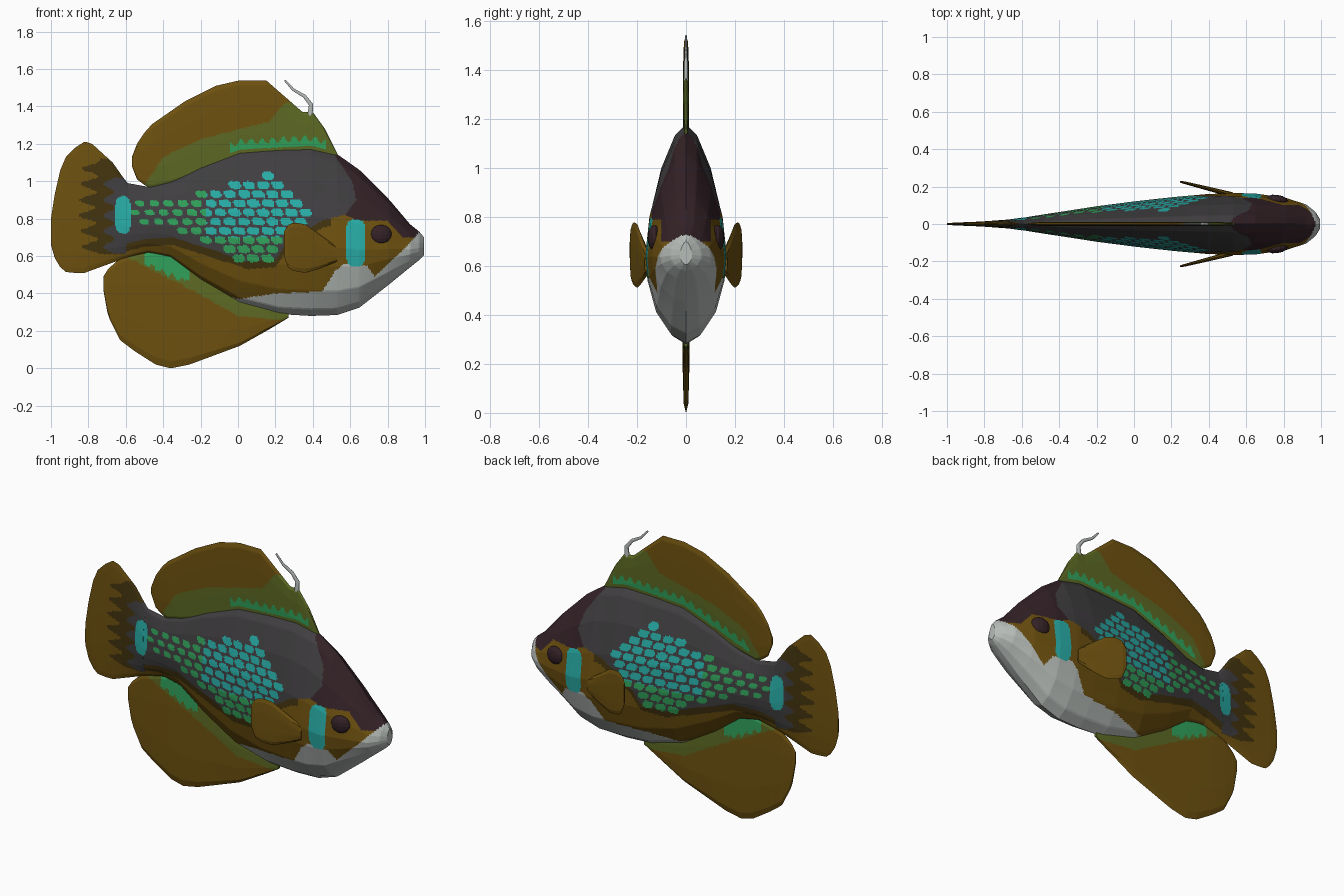
import bpy
import math

cube = bpy.data.objects.get("Cube")
if cube:
    bpy.data.objects.remove(cube)


# Materials
def linear(channel):
    c = channel / 255
    return c / 12.92 if c <= 0.04045 else ((c + 0.055) / 1.055) ** 2.4


def make_material(name, red, green, blue):
    mat = bpy.data.materials.new(name)
    mat.use_nodes = True
    colour = (linear(red), linear(green), linear(blue), 1)
    mat.diffuse_color = colour
    shader = mat.node_tree.nodes["Principled BSDF"]
    shader.inputs["Base Color"].default_value = colour
    shader.inputs["Roughness"].default_value = 0.9
    return mat


MATERIALS = [
    make_material("olive brown", 110, 81, 15),
    make_material("dark olive", 67, 52, 15),
    make_material("moss green", 92, 105, 35),
    make_material("leaf green", 48, 160, 90),
    make_material("turquoise", 40, 172, 166),
    make_material("charcoal", 64, 62, 64),
    make_material("maroon", 52, 34, 39),
    make_material("pale grey", 182, 188, 184),
]
OLIVE, DARK, MOSS, GREEN, CYAN, CHARCOAL, MAROON, PALE = range(len(MATERIALS))


# Helpers
def interp(points, t):
    """Piecewise linear value of a list of (t, value) points."""
    if t <= points[0][0]:
        return points[0][1]
    for (a, va), (b, vb) in zip(points, points[1:]):
        if t <= b:
            return va + (vb - va) * (t - a) / (b - a)
    return points[-1][1]


def in_ellipse(x, z, cx, cz, rx, rz, power=2):
    return abs((x - cx) / rx) ** power + abs((z - cz) / rz) ** power < 1


def loft(name, columns, profile, rule, across, up, offset=None):
    """Closed skin through columns of (x, low z, high z, half width)."""
    low, high, width = ([(c[0], c[i]) for c in columns] for i in (1, 2, 3))
    first, last = columns[0][0], columns[-1][0]
    verts, faces = [], []
    ring = 2 * up
    for i in range(across + 1):
        x = first + (last - first) * i / across
        bottom, top, half = interp(low, x), interp(high, x), interp(width, x)
        shift = offset(x) if offset else 0
        for k in range(ring):
            v = k / up if k <= up else (ring - k) / up
            side = 1 if k <= up else -1
            y = side * half * interp(profile, v) + shift
            verts.append((x, y, bottom + (top - bottom) * v))
    for i in range(across):
        for k in range(ring):
            n = (k + 1) % ring
            a, b = i * ring, (i + 1) * ring
            faces.append((a + k, b + k, b + n, a + n))
    faces.append(tuple(range(ring)))
    faces.append(tuple(reversed(range(across * ring, (across + 1) * ring))))
    mesh = bpy.data.meshes.new(name)
    mesh.from_pydata(verts, [], faces)
    for mat in MATERIALS:
        mesh.materials.append(mat)
    for poly in mesh.polygons:
        poly.material_index = rule(*poly.center)
    obj = bpy.data.objects.new(name, mesh)
    bpy.context.collection.objects.link(obj)
    return obj


BODY_PROFILE = [(0, 0), (0.04, 0.36), (0.15, 0.74), (0.3, 0.95), (0.42, 1),
                (0.6, 0.9), (0.8, 0.63), (0.95, 0.28), (1, 0)]
FIN_PROFILE = [(0, 0), (0.06, 0.7), (0.3, 1), (0.7, 1), (0.94, 0.7), (1, 0)]

# Body colour boundaries
BACK_LINE = [(-0.7, 0.64), (-0.5, 0.69), (-0.35, 0.7), (-0.1, 0.62), (0.05, 0.57),
             (0.2, 0.58), (0.27, 0.68), (0.45, 0.79), (0.57, 0.82), (0.64, 0.79),
             (0.8, 0.79), (0.88, 0.7), (1, 0.7)]
BELLY_LINE = [(-0.12, 0.41), (0, 0.37), (0.2, 0.4), (0.45, 0.41), (0.52, 0.52),
              (0.57, 0.56), (0.69, 0.55), (0.73, 0.49), (0.88, 0.63), (1, 0.76)]
NAPE_LINE = [(0.8, 0.56), (0.9, 0.63), (1, 0.61), (1.18, 0.49)]
SPOT_TOP = [(-0.56, 0.88), (-0.2, 0.94), (0.15, 1.04), (0.3, 0.97), (0.4, 0.85)]
SPOT_BOTTOM = [(-0.56, 0.75), (-0.25, 0.73), (-0.05, 0.6), (0.15, 0.55), (0.25, 0.66), (0.4, 0.75)]


def is_spot(x, z):
    """Staggered rows of scale spots, smaller towards the tail."""
    step_x, step_z = 0.076, 0.049
    row = round(z / step_z)
    shifted = x + 0.25 * z - (row % 2) * step_x / 2
    column = round(shifted / step_x)
    cx = x - (shifted - column * step_x)
    cz = row * step_z
    if not -0.56 < cx < 0.4 or not interp(SPOT_BOTTOM, cx) < cz < interp(SPOT_TOP, cx):
        return False
    size = interp([(-0.56, 0.7), (0, 1)], cx)
    return in_ellipse(x, z, cx, cz, 0.032 * size, 0.021 * size, 3)


def body_colour(x, y, z):
    if in_ellipse(x, z, 0.63, 0.67, 0.053, 0.125, 4):
        return CYAN
    if in_ellipse(x, z, -0.615, 0.82, 0.042, 0.1, 3):
        return CYAN
    if x > -0.12 and z < interp(BELLY_LINE, x):
        return PALE
    if is_spot(x, z):
        return GREEN if x < -0.17 or z < 0.7 else CYAN
    back = interp(BACK_LINE, x)
    if z > back:
        return MAROON if x > interp(NAPE_LINE, z) else CHARCOAL
    if x < 0.5 and z > back - 0.04:
        return DARK
    return OLIVE


# Body
loft("body", [
    (-0.66, 0.57, 1.08, 0.024), (-0.59, 0.59, 0.99, 0.034), (-0.48, 0.615, 0.97, 0.052),
    (-0.36, 0.59, 1.0, 0.07), (-0.2, 0.47, 1.08, 0.095), (0.01, 0.345, 1.16, 0.122),
    (0.22, 0.29, 1.175, 0.145), (0.39, 0.28, 1.18, 0.16), (0.53, 0.285, 1.145, 0.166),
    (0.65, 0.325, 1.06, 0.163), (0.81, 0.45, 0.9, 0.14), (0.92, 0.54, 0.77, 0.105),
    (0.97, 0.58, 0.73, 0.065), (0.995, 0.605, 0.7, 0.025),
], BODY_PROFILE, body_colour, 210, 110)


# Tail fin
def tail_colour(x, y, z):
    if in_ellipse(x, z, -0.615, 0.82, 0.042, 0.1, 3):
        return CYAN
    rays = math.sin(z * 75)
    if z > 0.6 + 0.015 * rays and x > -0.69 + 0.03 * rays and z < 1.02:
        return CHARCOAL
    if 0.61 < z < 1.12 and x > -0.81 + 0.045 * rays + abs(z - 0.85) * 0.1:
        return DARK
    return OLIVE


loft("tail_fin", [
    (-1, 0.66, 0.8, 0.004), (-0.98, 0.59, 0.93, 0.006), (-0.95, 0.54, 1.06, 0.008),
    (-0.92, 0.515, 1.13, 0.009), (-0.87, 0.51, 1.18, 0.011), (-0.82, 0.51, 1.212, 0.013),
    (-0.78, 0.525, 1.2, 0.016), (-0.67, 0.565, 1.1, 0.024), (-0.6, 0.59, 1.0, 0.034),
], BODY_PROFILE, tail_colour, 70, 80)


# Dorsal fin
def dorsal_colour(x, y, z):
    base = interp([(-0.48, 0.97), (-0.2, 1.08), (0.01, 1.16), (0.39, 1.18), (0.53, 1.145)], x)
    ragged = 0.05 + 0.015 * math.sin(x * 110)
    if -0.42 < x < 0.47 and base + 0.01 < z < base + ragged and (y > 0 or x > -0.04):
        return GREEN
    moss_top = interp([(-0.5, 0.98), (-0.4, 1.13), (-0.2, 1.225), (0.17, 1.32), (0.25, 1.42)], x)
    return MOSS if z < moss_top else OLIVE


loft("dorsal_fin", [
    (-0.567, 1.08, 1.13, 0.004), (-0.54, 1.01, 1.2, 0.008), (-0.5, 0.98, 1.26, 0.01),
    (-0.46, 0.96, 1.305, 0.012), (-0.28, 1.0, 1.43, 0.012), (-0.12, 1.07, 1.51, 0.012),
    (0.01, 1.12, 1.54, 0.012), (0.15, 1.13, 1.54, 0.012), (0.345, 1.13, 1.37, 0.012),
    (0.4, 1.12, 1.37, 0.012), (0.465, 1.12, 1.28, 0.01), (0.535, 1.1, 1.14, 0.006),
], FIN_PROFILE, dorsal_colour, 120, 60)


# Anal fin
def anal_colour(x, y, z):
    if z > 0.47 and -0.5 < x < -0.26 and z > 0.56 - (x + 0.5) * 0.45 + 0.012 * math.sin(x * 120):
        return GREEN
    band = interp([(-0.6, 0.6), (-0.45, 0.52), (-0.25, 0.42), (0, 0.28), (0.2, 0.26)], x)
    return MOSS if z > band else OLIVE


loft("anal_fin", [
    (-0.72, 0.42, 0.49, 0.004), (-0.695, 0.28, 0.53, 0.008), (-0.63, 0.15, 0.59, 0.011),
    (-0.55, 0.09, 0.62, 0.013), (-0.44, 0.02, 0.65, 0.014), (-0.36, 0, 0.64, 0.014),
    (-0.26, 0.02, 0.58, 0.014), (0.01, 0.12, 0.42, 0.014), (0.17, 0.21, 0.35, 0.012),
    (0.27, 0.27, 0.31, 0.008),
], FIN_PROFILE, anal_colour, 90, 50)

# Pectoral fins, flaring out towards the rear
for label, side in (("left", 1), ("right", -1)):
    loft(label + "_pectoral_fin", [
        (0.245, 0.6, 0.73, 0.004), (0.265, 0.54, 0.765, 0.007), (0.3, 0.52, 0.78, 0.008),
        (0.36, 0.51, 0.77, 0.01), (0.43, 0.53, 0.72, 0.012), (0.53, 0.57, 0.65, 0.014),
    ], FIN_PROFILE, lambda x, y, z: OLIVE, 12, 12,
        lambda x: side * interp([(0.25, 0.226), (0.4, 0.188), (0.53, 0.155)], x))

    # Eyes
    bpy.ops.mesh.primitive_uv_sphere_add(segments=12, ring_count=8, radius=1,
                                         location=(0.765, side * 0.13, 0.715))
    eye = bpy.context.object
    eye.name = label + "_eye"
    eye.scale = (0.058, 0.026, 0.052)
    eye.rotation_euler.z = -side * 0.15
    eye.data.materials.append(MATERIALS[MAROON])

# Dorsal filament
path = [(0.385, 1.35), (0.39, 1.41), (0.355, 1.455), (0.295, 1.49), (0.25, 1.54)]
curve = bpy.data.curves.new("dorsal_filament", "CURVE")
curve.dimensions = "3D"
curve.bevel_depth = 0.016
curve.bevel_resolution = 1
spline = curve.splines.new("POLY")
spline.points.add(len(path) - 1)
for i, (x, z) in enumerate(path):
    spline.points[i].co = (x, 0, z, 1)
    spline.points[i].radius = 1 - 0.16 * i
curve.use_fill_caps = True
curve.materials.append(MATERIALS[PALE])
filament = bpy.data.objects.new("dorsal_filament", curve)
filament.scale.y = 0.6
bpy.context.collection.objects.link(filament)
